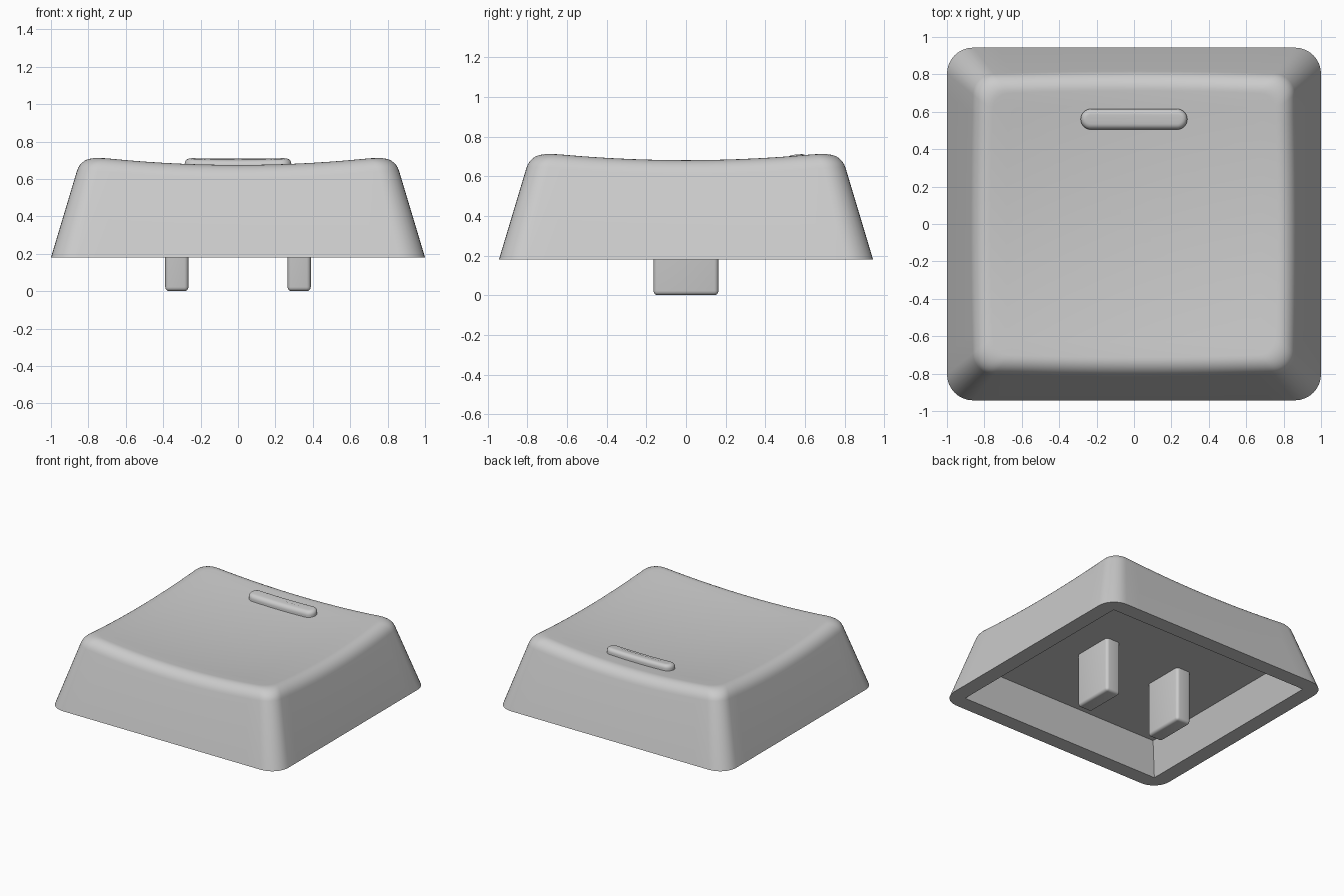
import bpy, bmesh, math

if "Cube" in bpy.data.objects:
    bpy.data.objects.remove(bpy.data.objects["Cube"])

HX, HY, BASE_Z = 1.0, 0.943, 0.18   # footprint half sizes and lower rim height
SLOPE = 0.30                        # wall inset per unit of height

grey = bpy.data.materials.new("grey plastic")
grey.diffuse_color = (0.6, 0.6, 0.6, 1)
grey.use_nodes = True
grey.node_tree.nodes["Principled BSDF"].inputs["Base Color"].default_value = grey.diffuse_color


def dish(x, y):
    """Height of the hollowed top surface."""
    return 0.636 + 0.075 * (x * x + y * y)


def outline(hx, hy, r, side=14, arc=8):
    """Rounded rectangle with the same point count for any size."""
    pts = []
    corners = [(1, 1), (-1, 1), (-1, -1), (1, -1)]
    for c, (sx, sy) in enumerate(corners):
        cx, cy = sx * (hx - r), sy * (hy - r)
        for k in range(arc + 1):
            a = (c + k / arc) * math.pi / 2
            pts.append((cx + r * math.cos(a), cy + r * math.sin(a)))
        # points along the straight run to the next corner
        nx, ny = corners[(c + 1) % 4]
        a = (c + 1) * math.pi / 2
        end = (nx * (hx - r) + r * math.cos(a), ny * (hy - r) + r * math.sin(a))
        x0, y0 = pts[-1]
        for k in range(1, side):
            t = k / side
            pts.append((x0 + (end[0] - x0) * t, y0 + (end[1] - y0) * t))
    return pts


def loft(bm, rings):
    """Skin a list of equal rings and return the vertex rings."""
    vr = [[bm.verts.new(p) for p in ring] for ring in rings]
    n = len(rings[0])
    for a, b in zip(vr, vr[1:]):
        for i in range(n):
            j = (i + 1) % n
            bm.faces.new((a[i], a[j], b[j], b[i]))
    return vr


def finish(bm, name, angle=35):
    bmesh.ops.remove_doubles(bm, verts=bm.verts, dist=0.0003)
    bmesh.ops.recalc_face_normals(bm, faces=bm.faces)
    me = bpy.data.meshes.new(name)
    bm.to_mesh(me)
    bm.free()
    me.materials.append(grey)
    ob = bpy.data.objects.new(name, me)
    bpy.context.collection.objects.link(ob)
    bpy.ops.object.select_all(action='DESELECT')
    ob.select_set(True)
    bpy.context.view_layer.objects.active = ob
    bpy.ops.object.shade_smooth_by_angle(angle=math.radians(angle))
    return ob


def wall_point(i, inset):
    return outline(HX - inset, HY - inset, 0.14 - 0.2 * inset)[i]


# Cap shell: underside cavity, rim, sloped walls, rounded edge, dished top
count = len(outline(1, 1, 0.1))
CEIL_Z = 0.425
taper = SLOPE * (CEIL_Z - BASE_Z)
rings = [
    [(x, y, CEIL_Z) for x, y in outline(0.88 - taper, 0.823 - taper, 0.0001)],
    [(x, y, BASE_Z) for x, y in outline(0.88, 0.823, 0.0001)],
    [(x, y, BASE_Z) for x, y in outline(HX, HY, 0.14)],
]
STEPS = 8
edge = [[] for _ in range(STEPS + 1)]
for i in range(count):
    # where the straight wall would meet the dish
    o = 0.15
    for _ in range(6):
        o = SLOPE * (dish(*wall_point(i, o)) - BASE_Z)
    zt = BASE_Z + o / SLOPE
    o2 = o + 0.08
    ctrl = [(o - 0.08 * SLOPE, zt - 0.08), (o, zt), (o2, dish(*wall_point(i, o2)))]
    for k in range(STEPS + 1):
        t = k / STEPS
        w = [(1 - t) ** 2, 2 * t * (1 - t) * 0.8, t * t]
        inset = sum(a * c[0] for a, c in zip(w, ctrl)) / sum(w)
        z = sum(a * c[1] for a, c in zip(w, ctrl)) / sum(w)
        edge[k].append((*wall_point(i, inset), z))
rings += edge
for k in range(1, 9):
    s = 1 - k / 9
    rings.append([(x * s, y * s, dish(x * s, y * s)) for x, y, _ in edge[-1]])

bm = bmesh.new()
vr = loft(bm, rings)
bm.faces.new(vr[0])
centre = bm.verts.new((0, 0, dish(0, 0)))
for i in range(count):
    bm.faces.new((vr[-1][i], vr[-1][(i + 1) % count], centre))
finish(bm, "cap_shell")

# Raised finger bar following the dish
BAR_Y = 0.56
profile = [(0, -0.03), (0, 0.015)]
profile += [(0.03 * (1 - math.cos(a)), 0.015 + 0.03 * math.sin(a))
            for a in (math.pi / 2 * k / 5 for k in range(1, 6))]
profile += [(0.05, 0.045)]
bar = []
for inset, h in profile:
    ring = outline(0.285 - inset, 0.055 - inset, 0.0545 - inset)
    bar.append([(x, y + BAR_Y, dish(x, y + BAR_Y) + h) for x, y in ring])
bm = bmesh.new()
vr = loft(bm, bar)
bm.faces.new(vr[0])
bm.faces.new(vr[-1])
finish(bm, "finger_bar")

# Two mounting prongs under the cap
for side, name in ((-1, "left_prong"), (1, "right_prong")):
    bm = bmesh.new()
    bmesh.ops.create_cube(bm, size=1)
    for v in bm.verts:
        v.co.x = side * 0.327 + v.co.x * 0.124
        v.co.y *= 0.328
        v.co.z = 0 if v.co.z < 0 else CEIL_Z + 0.02
    edges = [e for e in bm.edges if min(v.co.z for v in e.verts) < 0.01]
    bmesh.ops.bevel(bm, geom=edges, offset=0.022, segments=4,
                    profile=0.5, affect='EDGES')
    finish(bm, name)
